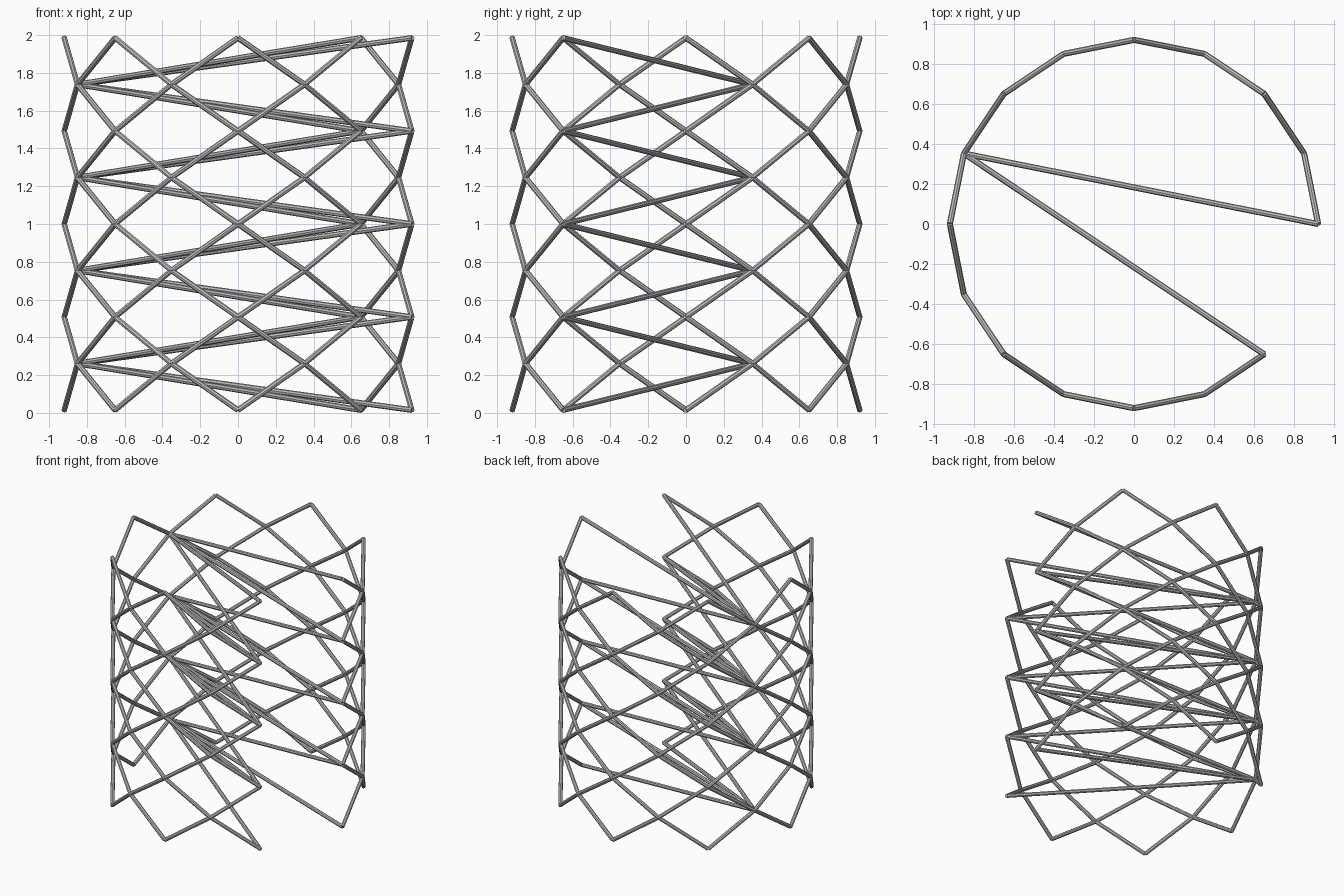
import bpy
import bmesh
from math import cos, sin, pi
from mathutils import Vector, Matrix

RADIUS = 0.92      # ring on which the joints sit
BAR = 0.015        # bar radius
COUNT = 16         # joints around the ring
TIERS = 8          # bands of crossing bars
STEP = (2 - 2 * BAR) / TIERS
SIDES = 8

cube = bpy.data.objects.get("Cube")
if cube:
    bpy.data.objects.remove(cube, do_unlink=True)

steel = bpy.data.materials.new("light grey steel")
steel.use_nodes = True
colour = (0.52, 0.52, 0.52, 1)
steel.diffuse_color = colour
steel.node_tree.nodes["Principled BSDF"].inputs["Base Color"].default_value = colour


def joint(k, level):
    """Joint k of the ring; the last one is pulled across to the far side."""
    k %= COUNT
    if k == COUNT - 1:
        k = COUNT // 2 - 1
    a = 2 * pi * k / COUNT
    return Vector((RADIUS * cos(a), RADIUS * sin(a), BAR + level * STEP))


def add_bar(bm, a, b):
    """Straight capped round bar from a to b."""
    d = b - a
    turn = d.to_track_quat('Z', 'Y').to_matrix().to_4x4()
    bmesh.ops.create_cone(bm, cap_ends=True, segments=SIDES, radius1=BAR,
                          radius2=BAR, depth=d.length,
                          matrix=Matrix.Translation((a + b) / 2) @ turn)


# Each tier is one zigzag of bars between two levels
for tier in range(TIERS):
    bm = bmesh.new()
    for k in range(COUNT):
        low = (k + tier) % 2
        add_bar(bm, joint(k, tier + low), joint(k + 1, tier + 1 - low))
    mesh = bpy.data.meshes.new(f"lattice_tier_{tier + 1}")
    bm.to_mesh(mesh)
    bm.free()
    mesh.materials.append(steel)
    obj = bpy.data.objects.new(mesh.name, mesh)
    bpy.context.collection.objects.link(obj)
